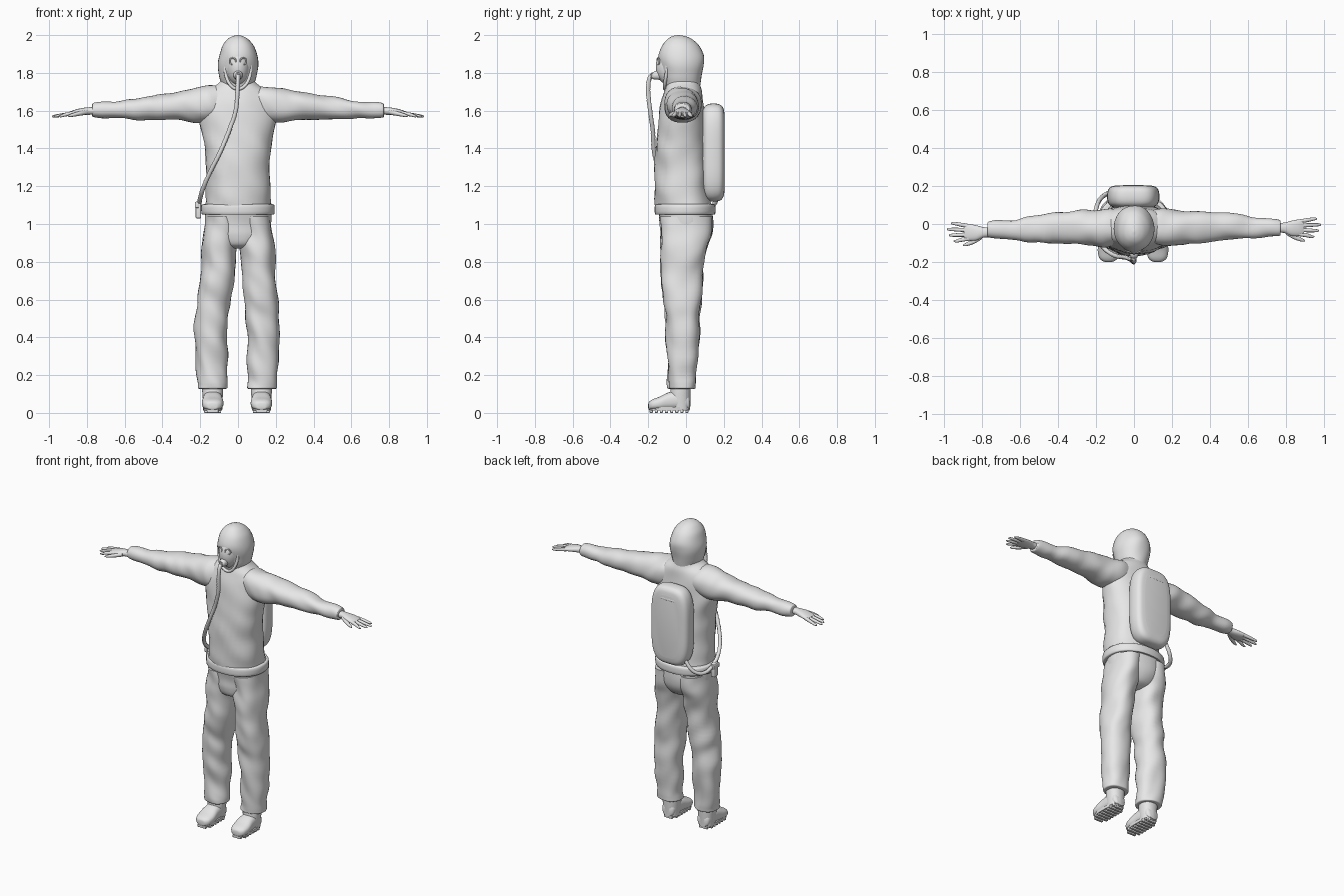
import bpy, bmesh, math
from mathutils import Vector, noise

cube = bpy.data.objects.get("Cube")
if cube:
    bpy.data.objects.remove(cube, do_unlink=True)

grey = bpy.data.materials.new("light_grey")
grey.use_nodes = True
grey.diffuse_color = (0.8, 0.8, 0.8, 1)
grey.node_tree.nodes["Principled BSDF"].inputs["Base Color"].default_value = (0.8, 0.8, 0.8, 1)


def finish(name, bm, angle=50):
    bmesh.ops.recalc_face_normals(bm, faces=bm.faces)
    mesh = bpy.data.meshes.new(name)
    bm.to_mesh(mesh)
    bm.free()
    mesh.materials.append(grey)
    ob = bpy.data.objects.new(name, mesh)
    bpy.context.collection.objects.link(ob)
    bpy.ops.object.select_all(action='DESELECT')
    ob.select_set(True)
    bpy.context.view_layer.objects.active = ob
    bpy.ops.object.shade_smooth_by_angle(angle=math.radians(angle))
    return ob


def spline(a, b, c, d, t):
    return 0.5 * (2 * b + (c - a) * t + (2 * a - 5 * b + 4 * c - d) * t ** 2
                  + (3 * b - a - 3 * c + d) * t ** 3)


def loft(name, axis, rings, fold=0.0, power=2.2, segs=32, steps=6):
    """Rings are (position on axis, centre u, centre v, radius u, radius v)."""
    rows = []
    last = len(rings) - 1
    for i in range(last):
        a, b, c, d = rings[max(i - 1, 0)], rings[i], rings[i + 1], rings[min(i + 2, last)]
        for k in range(steps):
            rows.append([spline(*q, k / steps) for q in zip(a, b, c, d)])
    rows.append(rings[-1])
    bm = bmesh.new()
    loops = []
    for p, cu, cv, ru, rv in rows:
        loop = []
        for k in range(segs):
            t = 2 * math.pi * k / segs
            u, v = [math.copysign(abs(f(t)) ** (2 / power), f(t)) for f in (math.cos, math.sin)]
            def at(s):
                a, b = cu + ru * u * s, cv + rv * v * s
                return Vector({'x': (p, a, b), 'y': (a, p, b), 'z': (a, b, p)}[axis])
            co = at(1)
            # Soft cloth folds, running slightly diagonally
            n = noise.noise(Vector((co.x * 9, co.y * 9, co.z * 9 + co.x * 7))) if fold else 0
            loop.append(bm.verts.new(at(1 + fold * n / max(ru, rv, 0.02))))
        loops.append(loop)
    for lo, hi in zip(loops, loops[1:]):
        for k in range(segs):
            j = (k + 1) % segs
            bm.faces.new((lo[k], lo[j], hi[j], hi[k]))
    bm.faces.new(loops[0])
    bm.faces.new(loops[-1])
    return finish(name, bm)


def box(name, centre, size, bevel):
    bm = bmesh.new()
    bmesh.ops.create_cube(bm, size=1)
    for v in bm.verts:
        v.co = Vector(c + q * s for c, q, s in zip(centre, v.co, size))
    bmesh.ops.bevel(bm, geom=bm.edges[:], offset=bevel, segments=4, profile=0.5, affect='EDGES')
    return finish(name, bm)


def ball(name, centre, radii):
    bm = bmesh.new()
    bmesh.ops.create_uvsphere(bm, u_segments=32, v_segments=20, radius=1)
    for v in bm.verts:
        v.co = Vector(c + q * r for c, q, r in zip(centre, v.co, radii))
    return finish(name, bm)


def smooth_path(points, steps=8):
    pts = [Vector(p) for p in points]
    last = len(pts) - 1
    out = [spline(pts[max(i - 1, 0)], pts[i], pts[i + 1], pts[min(i + 2, last)], k / steps)
           for i in range(last) for k in range(steps)]
    return out + [pts[-1]]


def tube(name, pts, radius, closed=False, ribs=False):
    """Round tube along a list of points, optionally with ribbed rings."""
    bm = bmesh.new()
    loops, n = [], len(pts)
    for i, p in enumerate(pts):
        nxt = pts[(i + 1) % n] if closed else pts[min(i + 1, n - 1)]
        prv = pts[i - 1] if closed else pts[max(i - 1, 0)]
        d = (nxt - prv).normalized()
        a = d.cross(Vector((0.31, -0.9, 0.2))).normalized()
        b = d.cross(a)
        r = radius * (0.85 if ribs and i % 2 else 1)
        loops.append([bm.verts.new(p + r * (a * math.cos(k * math.pi / 6) + b * math.sin(k * math.pi / 6)))
                      for k in range(12)])
    for lo, hi in zip(loops, loops[1:] + (loops[:1] if closed else [])):
        for k in range(12):
            j = (k + 1) % 12
            bm.faces.new((lo[k], lo[j], hi[j], hi[k]))
    if not closed:
        bm.faces.new(loops[0])
        bm.faces.new(loops[-1])
    return finish(name, bm)


# Jacket body and hips
loft("jacket", 'z', [
    (1.07, 0, -.01, .18, .148), (1.15, 0, -.02, .172, .145), (1.3, 0, -.025, .172, .14),
    (1.43, 0, -.025, .182, .133), (1.55, 0, -.022, .2, .122), (1.64, 0, -.02, .195, .112),
    (1.7, 0, -.015, .155, .1), (1.74, 0, -.015, .105, .085), (1.77, 0, -.015, .08, .075)], fold=.012)
loft("trouser_seat", 'z', [
    (1.08, 0, -.005, .176, .145), (1.0, 0, .004, .178, .138), (.94, 0, 0, .165, .13),
    (.89, 0, -.01, .11, .105), (.87, 0, -.015, .05, .06)], fold=.006)
loft("belt", 'z', [
    (1.05, 0, -.005, .18, .15), (1.055, 0, -.005, .193, .16), (1.098, 0, -.005, .193, .16),
    (1.105, 0, -.005, .18, .15)], steps=3, segs=48)

# Limbs, built once per side
for s, side in ((1, "left"), (-1, "right")):
    dy = 0 if s > 0 else -.012
    loft(side + "_sleeve", 'x', [
        (s * .06, -.015, 1.645, .085, .075), (s * .14, -.018, 1.635, .098, .092),
        (s * .22, -.02, 1.63, .095, .09), (s * .32, -.018 + dy / 3, 1.625, .086, .075),
        (s * .45, -.015 + dy / 2, 1.617, .075, .064), (s * .6, -.018 + dy, 1.605, .06, .05),
        (s * .72, -.02 + dy, 1.602, .045, .04), (s * .765, -.02 + dy, 1.601, .041, .036),
        (s * .772, -.02 + dy, 1.601, .035, .031)], fold=.012)
    hy = -.02 + dy * 2
    loft(side + "_palm", 'x', [
        (s * .75, hy, 1.6, .027, .02), (s * .79, hy, 1.598, .027, .02),
        (s * .83, hy - .003, 1.594, .04, .019), (s * .87, hy, 1.588, .044, .015),
        (s * .895, hy, 1.584, .038, .009)], segs=20)
    # Four fingers and a thumb
    for k, tip in enumerate((.95, .975, .985, .965)):
        y0, y1 = hy - .033 + k * .022, hy - .046 + k * .031
        loft(f"{side}_finger_{k + 1}", 'x', [
            (s * .87, y0, 1.587, .011, .011), (s * .91, (y0 + y1) / 2, 1.58, .0105, .01),
            (s * (tip - .015), y1, 1.572, .008, .007), (s * tip, y1, 1.569, .003, .003)], segs=12, steps=4)
    loft(side + "_thumb", 'x', [
        (s * .8, hy - .02, 1.593, .015, .013), (s * .84, hy - .045, 1.585, .014, .012),
        (s * .88, hy - .062, 1.576, .01, .009), (s * .9, hy - .068, 1.572, .004, .004)], segs=12, steps=4)

    # Trouser leg; the right one hangs a little wider
    w = 0 if s > 0 else .01
    loft(side + "_trouser_leg", 'z', [
        (1.04, s * .09, 0, .085, .138), (.95, s * .094, .002, .09, .134), (.87, s * .1, -.012, .093, .122),
        (.75, s * .107, -.02, .09, .112), (.6, s * (.123 + w / 2), -.02, .09, .104),
        (.5, s * (.13 + w), -.018, .087, .094), (.35, s * (.135 + w), -.016, .086, .086),
        (.2, s * (.13 + w), -.02, .079, .074), (.15, s * (.127 + w), -.023, .077, .07),
        (.13, s * (.126 + w), -.024, .075, .067), (.127, s * (.126 + w), -.024, .06, .055)], fold=.016)
    # Boot
    bx = s * (.124 + w)
    loft(side + "_boot_shaft", 'z', [
        (.02, bx, -.028, .048, .05), (.08, bx, -.03, .053, .054), (.13, bx, -.028, .056, .053),
        (.18, bx, -.025, .054, .05)])
    loft(side + "_boot_foot", 'y', [
        (.022, bx, .045, .028, .028), (.008, bx, .058, .043, .042), (-.04, bx, .066, .05, .05),
        (-.09, bx, .062, .053, .047), (-.14, bx, .05, .057, .036), (-.178, bx, .043, .049, .028),
        (-.196, bx, .038, .03, .02), (-.2, bx, .036, .012, .009)], power=2.5)
    loft(side + "_boot_sole", 'z', [
        (.012, bx, -.088, .05, .106), (.03, bx, -.088, .052, .109)], steps=1, power=2.8)
    for k in range(8):
        half = .03 if k in (0, 7) else .045
        box(f"{side}_tread_{k + 1}", (bx, .005 - k * .027, .009), (half * 2, .016, .018), .003)

# Hood and face mask
loft("hood", 'z', [
    (1.7, 0, -.015, .09, .085), (1.74, 0, -.018, .088, .092), (1.78, 0, -.022, .098, .102),
    (1.84, 0, -.025, .106, .118), (1.89, 0, -.026, .102, .12), (1.94, 0, -.028, .085, .1),
    (1.975, 0, -.033, .058, .068), (1.993, 0, -.037, .03, .037), (2.0, 0, -.04, .004, .005)],
     fold=.006, power=2.1)
ball("face_mask", (0, -.08, 1.832), (.064, .08, .1))
rim = []
for k in range(48):
    t = k * math.pi / 24
    rim.append(Vector((.068 * math.cos(t), -.132 + .03 * abs(math.cos(t)) ** 2 + .02 * abs(math.sin(t)) ** 4,
                       1.825 + .11 * math.sin(t))))
tube("hood_rim", rim, .009, closed=True)
for s, side in ((1, "left"), (-1, "right")):
    eye = [Vector((s * .028 + .017 * math.cos(k * math.pi / 10), -.147 + .006 * math.cos(k * math.pi / 10) * s,
                   1.862 + .017 * math.sin(k * math.pi / 10))) for k in range(20)]
    tube(side + "_eyepiece_rim", eye, .004, closed=True)
loft("mouthpiece", 'y', [(-.13, 0, 1.79, .026, .027), (-.165, 0, 1.787, .022, .022),
                         (-.18, 0, 1.784, .014, .014)], segs=20)

# Breathing hose round the right flank to the pack
tube("breathing_hose", smooth_path([
    (0, -.172, 1.795), (0, -.195, 1.765), (-.003, -.2, 1.7), (-.012, -.19, 1.6), (-.045, -.176, 1.5),
    (-.095, -.168, 1.38), (-.15, -.135, 1.27), (-.188, -.085, 1.18), (-.203, -.02, 1.12),
    (-.203, .06, 1.085), (-.185, .12, 1.085), (-.15, .155, 1.115), (-.11, .165, 1.17)], 12), .0125, ribs=True)
box("belt_clip", (-.21, 0, 1.075), (.028, .045, .09), .006)
box("clip_catch", (-.218, 0, 1.1), (.02, .06, .03), .005)

# Backpack: rounded slab, narrower at the top, with a small grip
loft("backpack", 'y', [
    (.085, -.004, 1.378, .1, .22), (.1, -.004, 1.378, .125, .245), (.12, -.004, 1.378, .135, .257),
    (.15, -.004, 1.378, .138, .26), (.18, -.004, 1.378, .132, .254), (.197, -.004, 1.378, .115, .236),
    (.204, -.004, 1.378, .085, .205)], power=3.6, segs=64)
box("backpack_grip", (-.004, .198, 1.56), (.11, .014, .014), .004)
